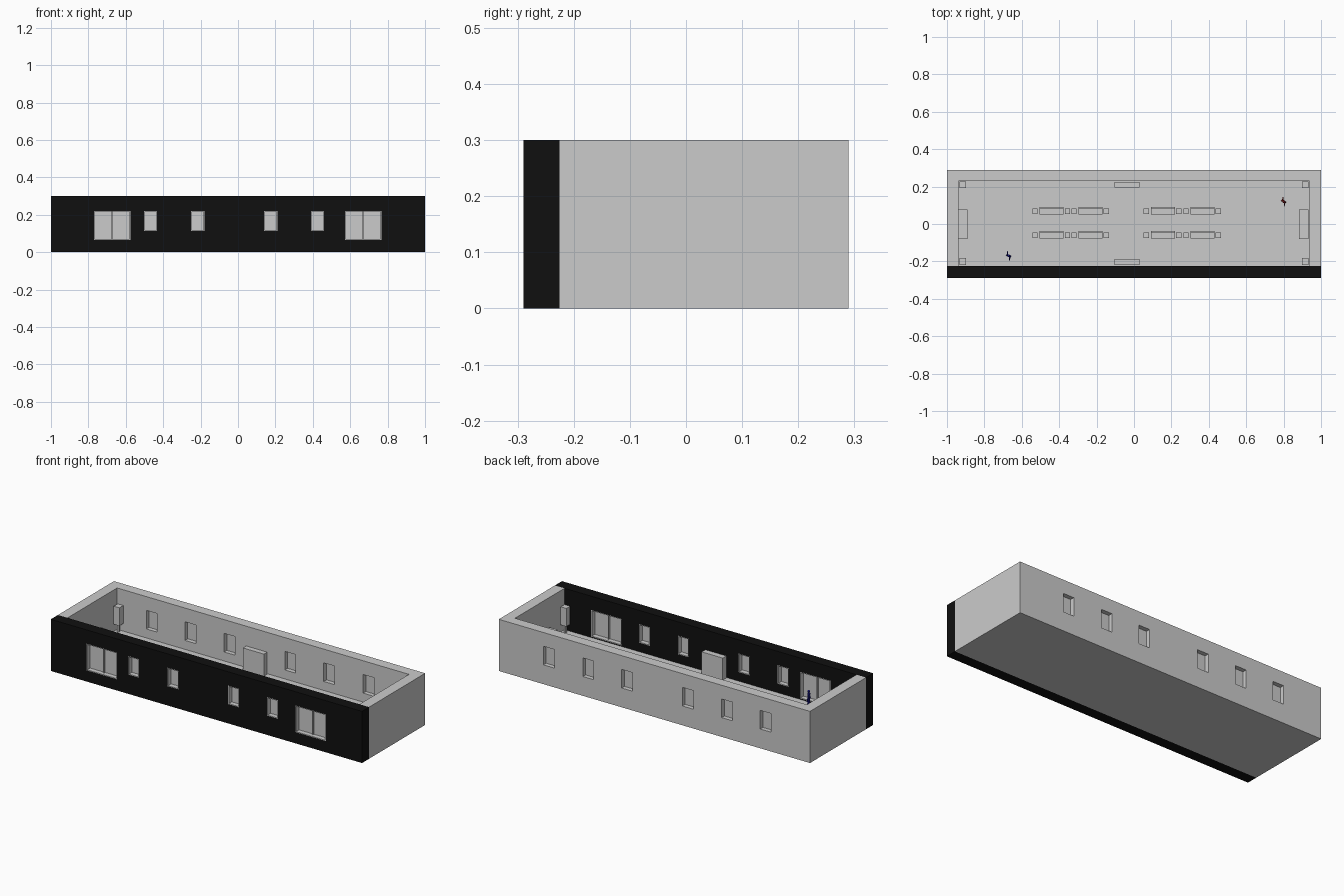
import bpy, bmesh, math
from mathutils import Matrix, Vector

if "Cube" in bpy.data.objects:
    bpy.data.objects.remove(bpy.data.objects["Cube"])

FLOOR = 0.06


def make(name, boxes, mat=None):
    """One object from a list of (x0, x1, y0, y1, z0, z1) boxes."""
    bm = bmesh.new()
    for x0, x1, y0, y1, z0, z1 in boxes:
        m = Matrix.Translation(((x0 + x1) / 2, (y0 + y1) / 2, (z0 + z1) / 2))
        m = m @ Matrix.Diagonal((x1 - x0, y1 - y0, z1 - z0, 1))
        bmesh.ops.create_cube(bm, size=1, matrix=m)
    me = bpy.data.meshes.new(name)
    bm.to_mesh(me)
    bm.free()
    ob = bpy.data.objects.new(name, me)
    bpy.context.collection.objects.link(ob)
    if mat:
        me.materials.append(mat)
    return ob


def colour(name, rgb):
    m = bpy.data.materials.new(name)
    m.diffuse_color = (*rgb, 1)
    m.use_nodes = True
    m.node_tree.nodes["Principled BSDF"].inputs["Base Color"].default_value = m.diffuse_color
    return m


def cut(ob, boxes):
    """Subtract boxes from an object."""
    cutter = make("cutter", boxes)
    cutter.hide_render = True
    mod = ob.modifiers.new("cut", 'BOOLEAN')
    mod.operation = 'DIFFERENCE'
    mod.solver = 'EXACT'
    mod.object = cutter
    bpy.context.view_layer.objects.active = ob
    bpy.ops.object.modifier_apply(modifier=mod.name)
    bpy.data.objects.remove(cutter)


black = colour("black_wall", (0.005, 0.005, 0.005))
blue = colour("blue_figure", (0.01, 0.01, 0.3))
red = colour("red_figure", (0.25, 0.01, 0.01))

# Openings: (x0, x1, z0, z1)
win_z = (0.112, 0.22)
back_win = [(x, x + 0.07, *win_z) for x in (-0.75, -0.502, -0.25, 0.14, 0.39, 0.643)]
front_win = [(x, x + 0.07, *win_z) for x in (-0.502, -0.25, 0.14, 0.39)]
doors = [(-0.77, -0.575, 0.065, 0.22), (0.572, 0.767, 0.065, 0.22)]

# Grey shell: floor, end walls, back wall
shell = make("shell", [(-1, 1, -0.225, 0.29, 0, 0.3)])
cut(shell, [(-0.938, 0.938, -0.3, 0.23, FLOOR, 0.4)])
cut(shell, [(a, b, 0.2, 0.32, c, d) for a, b, c, d in back_win])
# the end walls meet the black front wall
front = make("front_wall", [(-1, 1, -0.29, -0.225, 0, 0.3)], black)
cut(front, [(a, b, -0.32, -0.2, c, d) for a, b, c, d in front_win + doors])


def glazing(name, opening, y0, y1, split=False, lined=False):
    """Pane in the middle of the wall, with optional grey lining and mullion."""
    a, b, c, d = opening
    t, ym = 0.004, (y0 + y1) / 2
    parts = [(a, b, ym - 0.005, ym + 0.005, c, d)]
    if lined:
        parts += [(a, a + t, y0, y1, c, d), (b - t, b, y0, y1, c, d),
                  (a + t, b - t, y0, y1, c, c + t), (a + t, b - t, y0, y1, d - t, d)]
    if split:
        m = (a + b) / 2
        parts.append((m - 0.003, m + 0.003, ym - 0.015, ym + 0.015, c + t, d - t))
    make(name, parts)


for o in back_win:
    glazing("back_window", o, 0.23, 0.29)
for o in front_win:
    glazing("front_window", o, -0.29, -0.225, lined=True)
for o in doors:
    glazing("double_door", o, -0.29, -0.225, split=True, lined=True)

# Tall cabinets at the middle of the long walls
make("back_cabinet", [(-0.105, 0.03, 0.195, 0.225, FLOOR, 0.188)])
make("front_cabinet", [(-0.105, 0.03, -0.22, -0.187, FLOOR, 0.188)])

# Low desks at both ends
make("left_desk", [(-0.938, -0.89, -0.08, 0.077, FLOOR, 0.13)])
make("right_desk", [(0.882, 0.932, -0.08, 0.077, FLOOR, 0.13)])

# Box on a thin stand in each corner
for sx in (-1, 1):
    for y in (0.21, -0.2):
        x = sx * 0.915
        make("corner_stand", [(x - 0.018, x + 0.018, y - 0.018, y + 0.018, 0.105, 0.21),
                              (x - 0.006, x + 0.006, y - 0.006, y + 0.006, FLOOR, 0.105)])

# Benches with side blocks: two rows of four
for y in (0.05, -0.078):
    for x in (-0.505, -0.297, 0.09, 0.302):
        make("bench", [(x, x + 0.128, y, y + 0.031, FLOOR, 0.083),
                       (x, x + 0.128, y + 0.031, y + 0.04, FLOOR, 0.105)])
        for bx in (x - 0.038, x + 0.135):
            make("side_block", [(bx, bx + 0.028, y + 0.003, y + 0.033, FLOOR, 0.085)])


# Small standing figures, arms swung fore and aft
def figure(name, x, y, turn, mat):
    bm = bmesh.new()

    def limb(p, q, r):
        p, q = Vector(p), Vector(q)
        rot = (q - p).to_track_quat('Z', 'Y').to_matrix().to_4x4()
        bmesh.ops.create_cone(bm, cap_ends=True, segments=8, radius1=r * 0.85, radius2=r,
                              depth=(q - p).length,
                              matrix=Matrix.Translation((p + q) / 2) @ rot)

    limb((0, 0, 0.046), (0, 0, 0.083), 0.008)
    limb((0, 0, 0.083), (0, 0, 0.088), 0.003)
    for s in (-1, 1):
        limb((s * 0.008, s * 0.006, 0), (s * 0.004, 0, 0.048), 0.005)
        limb((s * 0.022, -s * 0.009, 0.042), (s * 0.01, 0, 0.08), 0.003)
    bmesh.ops.create_uvsphere(bm, u_segments=10, v_segments=8, radius=0.007,
                              matrix=Matrix.Translation((0, 0, 0.093)))
    me = bpy.data.meshes.new(name)
    bm.to_mesh(me)
    bm.free()
    me.materials.append(mat)
    ob = bpy.data.objects.new(name, me)
    bpy.context.collection.objects.link(ob)
    ob.location = (x, y, FLOOR)
    ob.rotation_euler.z = turn


figure("blue_figure", -0.67, -0.17, math.radians(-55), blue)
figure("red_figure", 0.8, 0.12, math.radians(-60), red)
